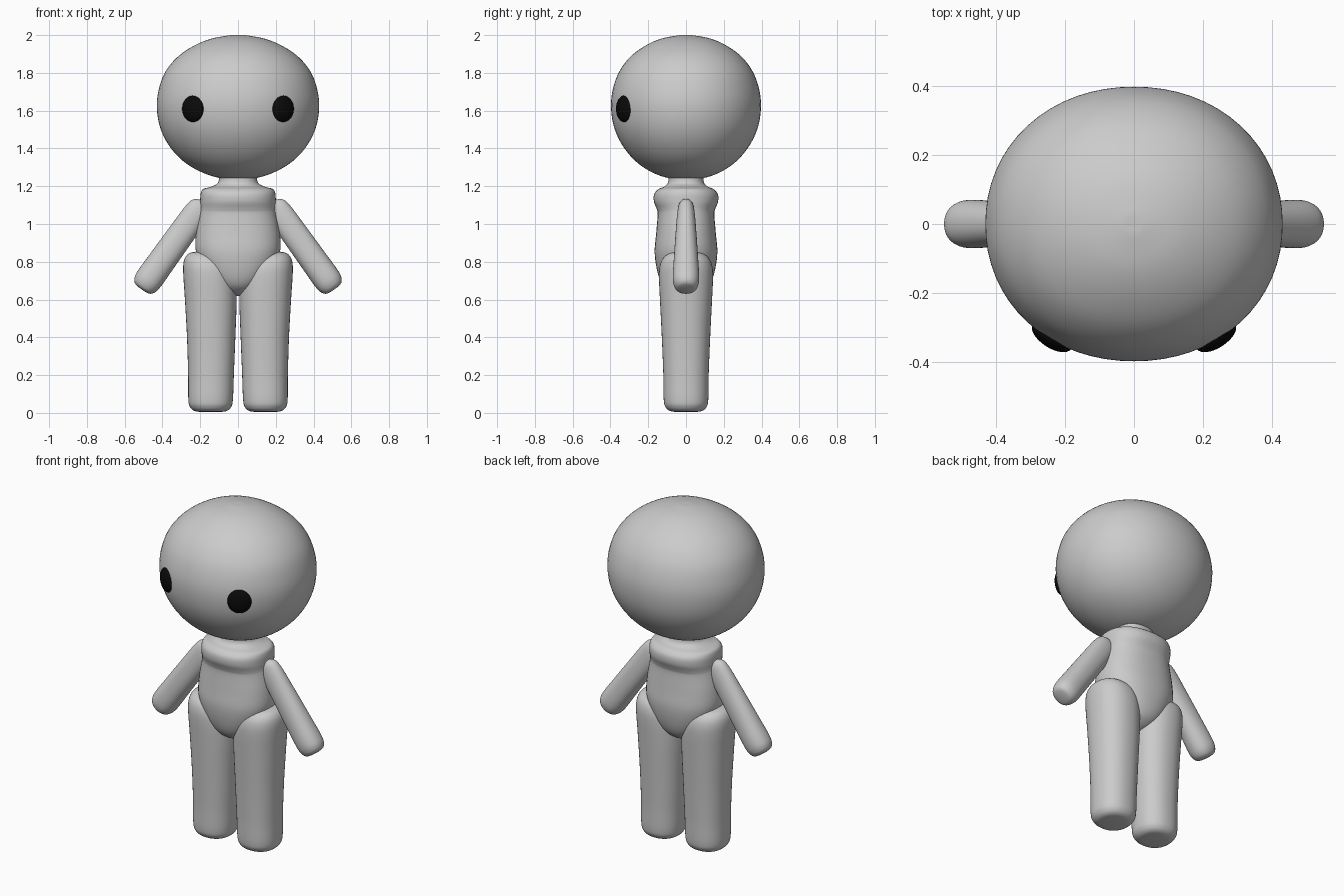
import bpy, bmesh
from math import cos, sin, pi, atan2
from mathutils import Matrix, Vector

if "Cube" in bpy.data.objects:
    bpy.data.objects.remove(bpy.data.objects["Cube"])


def material(name, colour):
    m = bpy.data.materials.new(name)
    m.use_nodes = True
    m.diffuse_color = colour
    m.node_tree.nodes["Principled BSDF"].inputs["Base Color"].default_value = colour
    return m


GREY = material("light grey", (0.6, 0.6, 0.6, 1))
BLACK = material("eye black", (0.003, 0.003, 0.003, 1))


def finish(bm, name, mat):
    bmesh.ops.recalc_face_normals(bm, faces=bm.faces)
    mesh = bpy.data.meshes.new(name)
    bm.to_mesh(mesh)
    bm.free()
    mesh.materials.append(mat)
    for p in mesh.polygons:
        p.use_smooth = True
    obj = bpy.data.objects.new(name, mesh)
    bpy.context.collection.objects.link(obj)
    return obj


def spline(keys, steps):
    """Smooth interpolation through rows of numbers."""
    rows = [Vector(k) for k in keys]
    out = []
    for i in range(len(rows) - 1):
        a, b, c, d = rows[max(i - 1, 0)], rows[i], rows[i + 1], rows[min(i + 2, len(rows) - 1)]
        for s in range(steps):
            t = s / steps
            out.append(b + (c - a) * (t / 2) + (2 * a - 5 * b + 4 * c - d) * (t * t / 2)
                       + (3 * b - a - 3 * c + d) * (t ** 3 / 2))
    return out + [rows[-1]]


def loft(name, keys, power=2.0, matrix=Matrix(), sides=48, steps=5):
    """Skin rounded sections; each key is height, centre x, half width, half depth."""
    bm = bmesh.new()
    rings = []
    for z, cx, rx, ry in spline(keys, steps):
        ring = []
        for i in range(sides):
            c, s = cos(2 * pi * i / sides), sin(2 * pi * i / sides)
            r = (abs(c) ** power + abs(s) ** power) ** (-1 / power)
            ring.append(bm.verts.new(matrix @ Vector((cx + rx * r * c, ry * r * s, z))))
        rings.append(ring)
    for lo, hi in zip(rings, rings[1:]):
        for i in range(sides):
            j = (i + 1) % sides
            bm.faces.new((lo[i], lo[j], hi[j], hi[i]))
    bm.faces.new(rings[0])
    bm.faces.new(rings[-1])
    return finish(bm, name, GREY)


# Large rounded head, flatter on top
head = [(1.235, .03, .03), (1.25, .125, .12), (1.29, .225, .21), (1.35, .31, .285),
        (1.43, .375, .345), (1.52, .415, .383), (1.62, .43, .397), (1.71, .42, .388),
        (1.80, .388, .357), (1.88, .325, .30), (1.94, .24, .222), (1.98, .145, .135),
        (1.998, .05, .045), (2.0, .01, .01)]
loft("head", [(z, 0, rx, ry) for z, rx, ry in head], 2.08, sides=64)

# Torso with a collar roll, a waist and a tapered base
torso = [(.62, .02, .03), (.64, .07, .08), (.68, .12, .125), (.75, .18, .152),
         (.85, .222, .166), (.95, .222, .158), (1.05, .205, .15), (1.08, .20, .155),
         (1.12, .20, .17), (1.16, .198, .168), (1.185, .185, .145), (1.198, .14, .115),
         (1.22, .105, .095), (1.27, .10, .09)]
loft("torso", [(z, 0, rx, ry) for z, rx, ry in torso], 2.3)

leg = [(.005, .145, .05, .05), (.01, .145, .085, .085), (.03, .145, .108, .108),
       (.07, .145, .118, .118), (.2, .143, .121, .12), (.4, .142, .128, .128),
       (.6, .144, .137, .138), (.72, .150, .139, .143), (.78, .158, .132, .138),
       (.82, .168, .113, .12), (.845, .178, .08, .085), (.855, .185, .03, .03)]
# Arm sections run from the shoulder down to the blunt hand
arm = [(0, 0, .02, .015), (.015, 0, .05, .033), (.06, 0, .067, .045), (.2, 0, .071, .055),
       (.38, 0, .073, .065), (.49, 0, .074, .07), (.535, 0, .068, .064),
       (.56, 0, .05, .048), (.567, 0, .02, .02)]

for side, label in ((1, "left"), (-1, "right")):
    mirror = Matrix.Scale(side, 4, (1, 0, 0))
    loft(label + "_leg", leg, 2.25, mirror)
    aim = Vector((.58, 0, -.81)).to_track_quat("Z", "Y").to_matrix().to_4x4()
    across = aim.to_3x3() @ Vector((1, 0, 0))
    if abs(across.y) > .5:
        aim = aim @ Matrix.Rotation(pi / 2, 4, "Z")
    loft(label + "_arm", arm, 2.2, mirror @ Matrix.Translation((.18, 0, 1.115)) @ aim)

    # Domed oval eye set square to the head surface
    place = (mirror @ Matrix.Translation((.238, -.326, 1.61))
             @ Matrix.Rotation(atan2(.55, .84), 4, "Z"))
    bm = bmesh.new()
    bmesh.ops.create_uvsphere(bm, u_segments=32, v_segments=20, radius=1,
                              matrix=place @ Matrix.Diagonal((.066, .032, .07, 1)))
    finish(bm, label + "_eye", BLACK)
